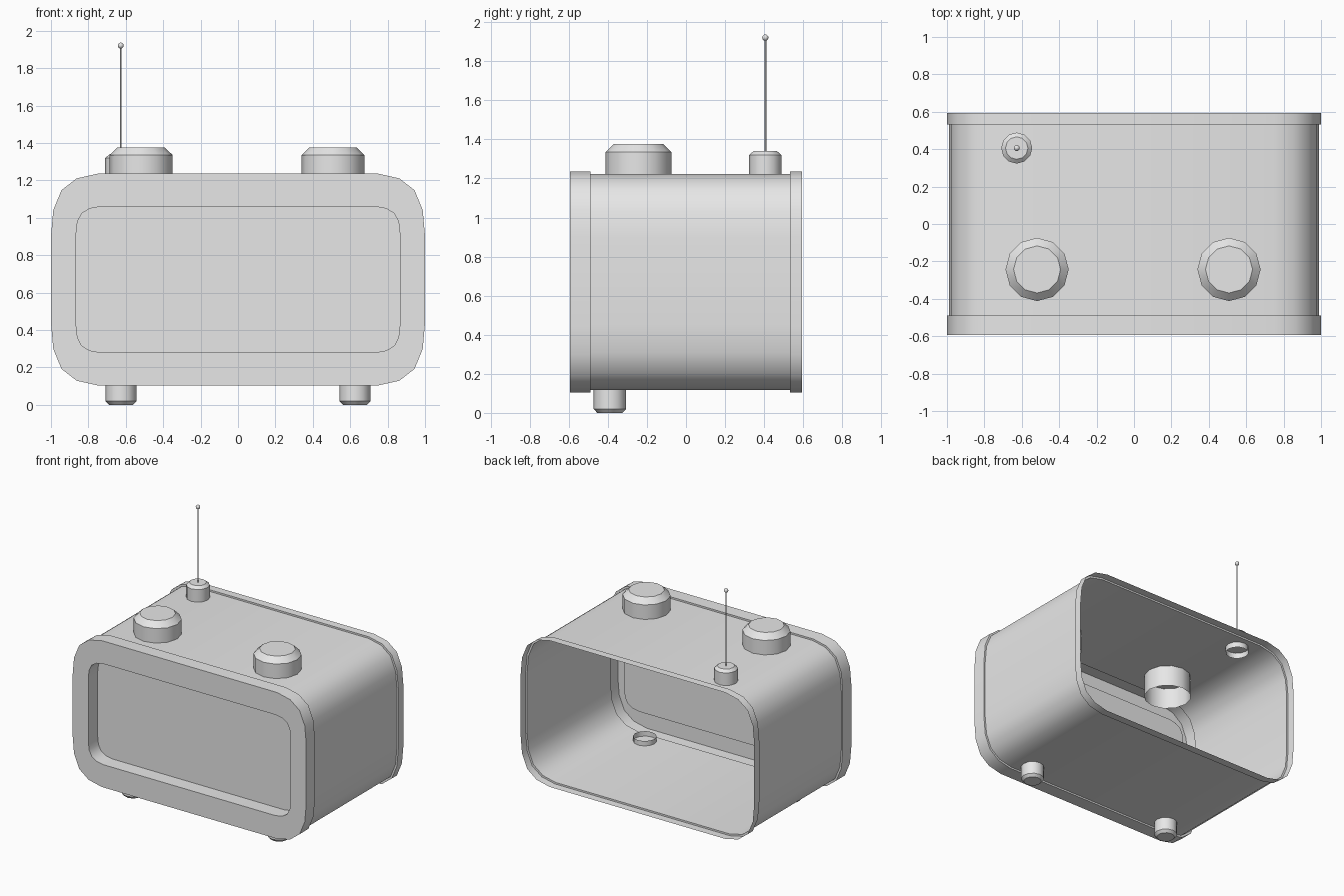
import bpy, bmesh, math
from mathutils import Matrix

cube = bpy.data.objects.get("Cube")
if cube:
    bpy.data.objects.remove(cube, do_unlink=True)

grey = bpy.data.materials.new("light grey")
grey.use_nodes = True
colour = (0.8, 0.8, 0.8, 1)
grey.diffuse_color = colour
grey.node_tree.nodes["Principled BSDF"].inputs["Base Color"].default_value = colour

MID_Z = 0.67
# corner shape as fractions of the corner width and height
CORNER = [(1, 0), (0.55, 0.075), (0.225, 0.263), (0.05, 0.58), (0, 1)]


def finish(name, bm):
    mesh = bpy.data.meshes.new(name)
    bm.to_mesh(mesh)
    bm.free()
    mesh.materials.append(grey)
    ob = bpy.data.objects.new(name, mesh)
    bpy.context.collection.objects.link(ob)
    bpy.ops.object.select_all(action='DESELECT')
    ob.select_set(True)
    bpy.context.view_layer.objects.active = ob
    bpy.ops.object.shade_smooth_by_angle(angle=math.radians(40))
    return ob


def rounded_loop(half_w, half_h, corner_w, corner_h):
    """Rounded rectangle in x and z, running once around."""
    points = []
    for sx, sz, flip in ((1, 1, 1), (1, -1, -1), (-1, -1, 1), (-1, 1, -1)):
        for a, b in CORNER[::flip]:
            points.append((sx * (half_w - a * corner_w),
                           MID_Z + sz * (half_h - b * corner_h)))
    return points


def skin(bm, rings):
    """Join successive closed rings with quads."""
    for r, s in zip(rings, rings[1:]):
        n = len(r)
        for i in range(n):
            j = (i + 1) % n
            bm.faces.new((r[i], r[j], s[j], s[i]))


def turned(name, profile, x, y, sides=12):
    """Turn (radius, z) points about a vertical axis; last ring is capped."""
    bm = bmesh.new()
    rings = []
    for radius, z in profile:
        rings.append([bm.verts.new((x + radius * math.cos(math.tau * i / sides),
                                    y + radius * math.sin(math.tau * i / sides), z))
                      for i in range(sides)])
    skin(bm, rings)
    bm.faces.new(rings[-1])
    bmesh.ops.recalc_face_normals(bm, faces=bm.faces)
    return finish(name, bm)


# Hollow case: one open-backed skin from the rear rim to the recessed panel
rim = rounded_loop(1.0, 0.566, 0.25, 0.335)
body = rounded_loop(0.988, 0.553, 0.245, 0.33)
opening = rounded_loop(0.865, 0.39, 0.13, 0.14)
sections = [(rim, 0.594), (rim, 0.532), (body, 0.532), (body, -0.488),
            (rim, -0.488), (rim, -0.594), (opening, -0.594), (opening, -0.48)]
bm = bmesh.new()
rings = [[bm.verts.new((x, y, z)) for x, z in loop] for loop, y in sections]
skin(bm, rings)
panel = bm.faces.new(rings[-1])
bmesh.ops.recalc_face_normals(bm, faces=bm.faces)
panel.normal_update()
if panel.normal.y > 0:
    bmesh.ops.reverse_faces(bm, faces=bm.faces)
finish("case", bm)

# Control knobs and feet, open where they reach inside the case
for side, x in (("left", 0.508), ("right", -0.518)):
    turned(side + "_knob", [(0.169, 1.06), (0.169, 1.335), (0.126, 1.377)], x, -0.243)
    foot_x = math.copysign(0.625, x)
    turned(side + "_foot", [(0.083, 0.155), (0.083, 0.02), (0.064, 0)], foot_x, -0.39)

# Aerial
AX, AY = -0.627, 0.406
turned("aerial_base", [(0.083, 1.18), (0.083, 1.32), (0.06, 1.34)], AX, AY)
turned("aerial_rod", [(0.005, 1.335), (0.005, 1.92)], AX, AY, 8)
bm = bmesh.new()
bmesh.ops.create_uvsphere(bm, u_segments=12, v_segments=8, radius=0.016,
                          matrix=Matrix.Translation((AX, AY, 1.921)))
finish("aerial_tip", bm)
